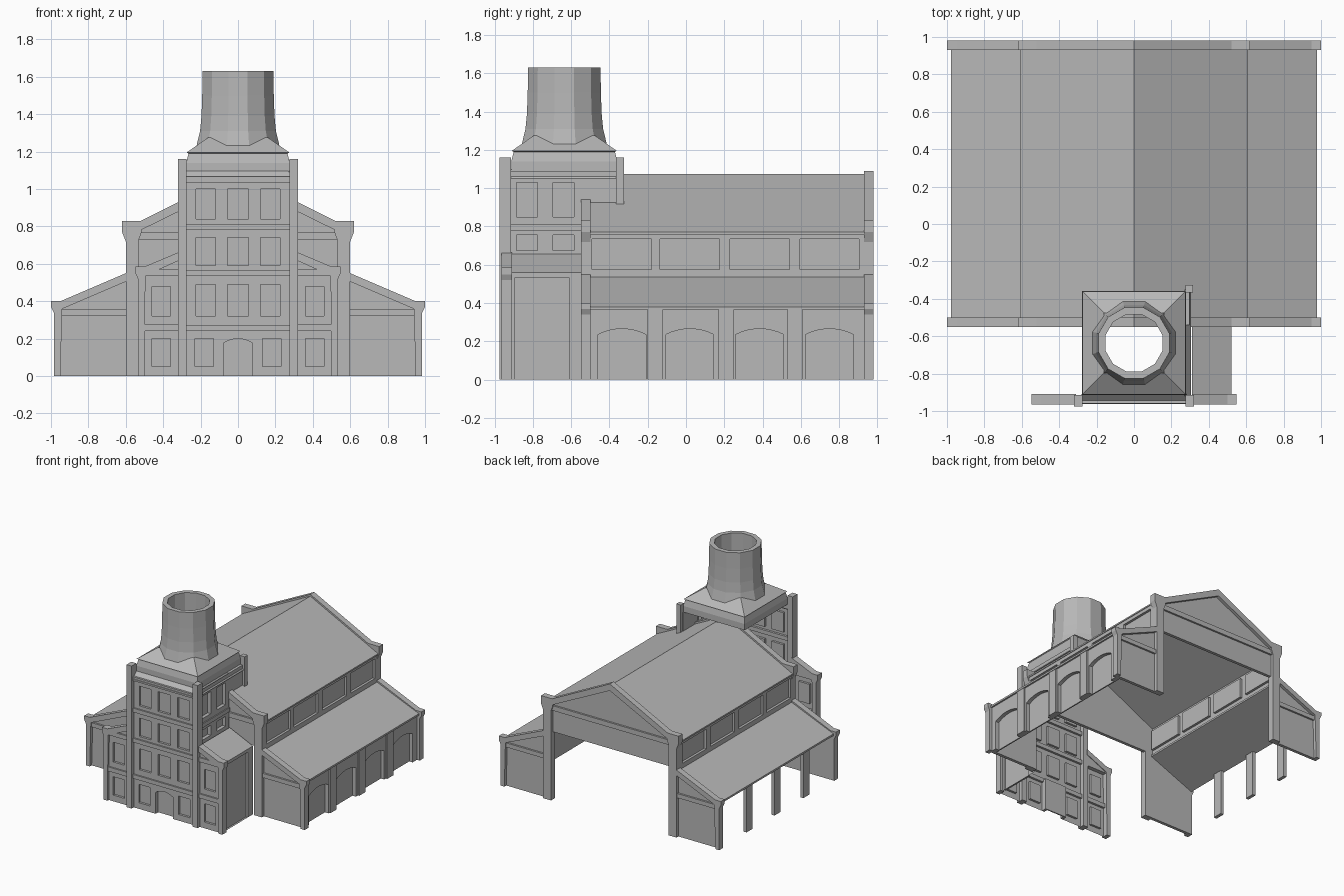
import bpy, bmesh, math

if "Cube" in bpy.data.objects:
    bpy.data.objects.remove(bpy.data.objects["Cube"])

GREY = (0.48, 0.48, 0.48, 1)
grey = bpy.data.materials.new("stone_grey")
grey.use_nodes = True
grey.diffuse_color = GREY
grey.node_tree.nodes["Principled BSDF"].inputs["Base Color"].default_value = GREY


def finish(name, bm):
    bmesh.ops.remove_doubles(bm, verts=bm.verts, dist=1e-5)
    bmesh.ops.recalc_face_normals(bm, faces=bm.faces)
    mesh = bpy.data.meshes.new(name)
    bm.to_mesh(mesh)
    bm.free()
    mesh.materials.append(grey)
    obj = bpy.data.objects.new(name, mesh)
    bpy.context.collection.objects.link(obj)
    return obj


def place(axis, u, v, w):
    return (w, u, v) if axis == "x" else (u, w, v)


def prism(name, pts, axis, a, b):
    """Extrude an outline (u, z) along the x or y axis."""
    bm = bmesh.new()
    ends = [[bm.verts.new(place(axis, u, v, w)) for u, v in pts] for w in (a, b)]
    for end in ends:
        bm.faces.new(end)
    for i in range(len(pts)):
        j = (i + 1) % len(pts)
        bm.faces.new((ends[0][i], ends[0][j], ends[1][j], ends[1][i]))
    return finish(name, bm)


def box(name, x0, x1, y0, y1, z0, z1):
    return prism(name, [(x0, z0), (x1, z0), (x1, z1), (x0, z1)], "y", y0, y1)


def window_wall(name, axis, us, vs, w, inner):
    """Wall sheet whose odd grid cells are sunk from w to inner."""
    bm = bmesh.new()

    def quad(*corners):
        bm.faces.new([bm.verts.new(place(axis, *c)) for c in corners])

    for i in range(len(us) - 1):
        for j in range(len(vs) - 1):
            sunk = i % 2 and j % 2
            d = inner if sunk else w
            ring = [(us[i], vs[j]), (us[i + 1], vs[j]),
                    (us[i + 1], vs[j + 1]), (us[i], vs[j + 1])]
            quad(*[(u, v, d) for u, v in ring])
            if sunk:
                for (u, v), (p, q) in zip(ring, ring[1:] + ring[:1]):
                    quad((u, v, w), (p, q, w), (p, q, inner), (u, v, inner))
    return finish(name, bm)


def arch_bay(name, axis, u0, u1, top, a0, a1, spring, rise, w, inner):
    """Wall bay with an arched notch reaching the ground and a sunk panel."""
    arch = []
    for k in range(9):
        t = k / 8
        arch.append((a0 + (a1 - a0) * t, spring + rise * math.sin(math.pi * t) ** 0.8))
    pts = [(u0, 0), (a0, 0)] + arch + [(a1, 0), (u1, 0), (u1, top), (u0, top)]
    prism(name, pts, axis, w, inner)
    step = 0.01 if inner > w else -0.01
    prism(name + "_panel", [(u0, 0), (u1, 0), (u1, top), (u0, top)], axis, inner, inner + step)


def flip(pts, s):
    return [(s * u, v) for u, v in pts]


# Hall end walls: open gable frame, aisle ends, piers and copings
for end, yo, yi in (("front", -0.55, -0.5), ("back", 0.98, 0.93)):
    mid = (yo + yi) / 2
    rim = yo + (yi - yo) * 0.2
    prism(end + "_gable_panel", [(-0.55, 0.55), (0.55, 0.55), (0.55, 0.79), (0, 1.06), (-0.55, 0.79)],
          "y", mid, yi)
    prism(end + "_gable_coping", [(-0.52, 0.78), (0, 1.035), (0.52, 0.78), (0.52, 0.83),
                                  (0, 1.09), (-0.52, 0.83)], "y", yo, yi)
    box(end + "_gable_beam", -0.55, 0.55, rim, yi, 0.73, 0.77)
    for side, s in (("right", 1), ("left", -1)):
        tag = end + "_" + side
        prism(tag + "_nave_pier", flip([(0.53, 0), (0.6, 0), (0.6, 0.72), (0.62, 0.77), (0.62, 0.83),
                                        (0.515, 0.83), (0.515, 0.77), (0.53, 0.73)], s), "y", yo, yi)
        prism(tag + "_aisle_wall", flip([(0.59, 0), (0.96, 0), (0.96, 0.37), (0.59, 0.53)], s),
              "y", mid, yi)
        prism(tag + "_aisle_coping", flip([(0.6, 0.505), (0.95, 0.355), (0.95, 0.4), (0.6, 0.55)], s),
              "y", yo, yi)
        box(tag + "_aisle_beam", s * 0.6, s * 0.95, rim, yi, 0.32, 0.355)
        prism(tag + "_corner_pier", flip([(0.95, 0), (0.985, 0), (0.985, 0.34), (1, 0.37), (1, 0.4),
                                          (0.94, 0.4), (0.94, 0.37)], s), "y", yo, yi)

# Hall roofs
prism("nave_roof", [(-0.61, 0.77), (0, 1.075), (0.61, 0.77), (0.61, 0.758), (0, 1.06), (-0.61, 0.758)],
      "y", -0.5, 0.93)
BAYS = [-0.335, 0.02, 0.385, 0.75]
clerestory = [-0.52]
for c in BAYS:
    clerestory += [c - 0.155, c + 0.155]
clerestory.append(0.95)
for side, s in (("right", 1), ("left", -1)):
    prism(side + "_aisle_roof", flip([(0.59, 0.54), (0.978, 0.38), (0.978, 0.365), (0.59, 0.525)], s),
          "y", -0.5, 0.93)
    window_wall(side + "_clerestory", "x", clerestory, [0.53, 0.575, 0.735, 0.77], s * 0.6, s * 0.58)
    # Arcade piers
    for i, y in enumerate((-0.16, 0.21, 0.57)):
        box(side + "_arcade_pier_%d" % i, s * 0.945, s * 0.972, y - 0.04, y + 0.04, 0, 0.37)

# Arched bays close the right aisle only
edges = [-0.5, -0.16, 0.21, 0.57, 0.93]
for i, c in enumerate(BAYS):
    arch_bay("arcade_bay_%d" % i, "x", edges[i], edges[i + 1], 0.37, c - 0.125, c + 0.125,
             0.235, 0.03, 0.96, 0.93)

# Front facade of tower: door storey and three window storeys
FY, FI, FB = -0.948, -0.93, -0.915
cols = [-0.28, -0.225, -0.12, -0.055, 0.055, 0.12, 0.225, 0.28]
window_wall("tower_front", "y", cols,
            [0.26, 0.32, 0.49, 0.59, 0.74, 0.84, 1.0, 1.06], FY, FI)
arch_bay("front_door", "y", -0.1, 0.1, 0.26, -0.078, 0.078, 0.175, 0.025, FY, FB)
for s in (1, -1):
    window_wall("ground_window", "y", flip([(0.1, 0), (0.13, 0), (0.23, 0), (0.28, 0)], s) and
                [s * u for u in (0.1, 0.13, 0.23, 0.28)], [0, 0.05, 0.2, 0.26], FY, FI)
    # Tower front piers
    box("tower_front_pier", s * 0.275, s * 0.32, -0.975, -0.915, 0, 1.16)
    # Facade wings
    window_wall("wing_wall", "y", [s * u for u in (0.31, 0.36, 0.46, 0.51)],
                [0, 0.05, 0.2, 0.32, 0.48, 0.54], FY, FI)
    prism("wing_gable", flip([(0.31, 0.53), (0.51, 0.53), (0.51, 0.57), (0.31, 0.64)], s),
          "y", FY, FB)
    prism("wing_coping", flip([(0.31, 0.62), (0.5, 0.535), (0.5, 0.585), (0.31, 0.665)], s),
          "y", -0.965, -0.91)
    prism("wing_pier", flip([(0.5, 0), (0.535, 0), (0.535, 0.52), (0.548, 0.55), (0.548, 0.585),
                             (0.495, 0.585), (0.495, 0.55)], s), "y", -0.965, -0.91)
    for z in (0.24, 0.535):
        box("wing_band", s * 0.31, s * 0.51, -0.96, FI, z, z + 0.035)
for z in (0.24, 0.535, 0.78, 1.035):
    box("tower_band", -0.28, 0.28, -0.96, FI, z, z + 0.033)

# Right annex behind the wing
prism("annex_roof", [(0.31, 0.655), (0.52, 0.56), (0.52, 0.545), (0.31, 0.64)], "y", -0.95, -0.55)
window_wall("annex_side", "x", [-0.93, -0.895, -0.61, -0.54], [0, 0.001, 0.53, 0.555], 0.515, 0.5)

# Tower right side, stepping over the hall roof
side_cols = [-0.93, -0.885, -0.775, -0.695, -0.585, -0.54]
window_wall("tower_side", "x", side_cols, [0.58, 0.675, 0.755, 0.85, 1.03, 1.09], 0.298, 0.27)
box("tower_side_rear", 0.27, 0.298, -0.54, -0.35, 0.9, 1.09)
box("tower_rear_pier", 0.275, 0.315, -0.365, -0.325, 0.91, 1.16)
box("tower_side_band", 0.28, 0.306, -0.92, -0.54, 0.78, 0.813)
# Sloped ledges under the cap
prism("front_ledge", [(-0.962, 1.05), (-0.91, 1.1), (-0.91, 1.05)], "x", -0.28, 0.28)
prism("side_ledge", [(0.306, 1.05), (0.27, 1.1), (0.27, 1.05)], "y", -0.92, -0.36)

# Cap: open stepped skirt and pyramid, as square rings
CY = -0.636


def lathe(name, rings, sides, turn):
    """Stack of regular rings (radius, z) joined by quads."""
    bm = bmesh.new()
    loops = []
    for r, z in rings:
        loops.append([bm.verts.new((r * math.cos(turn + math.tau * k / sides),
                                    CY + r * math.sin(turn + math.tau * k / sides), z))
                      for k in range(sides)])
    for a, b in zip(loops, loops[1:]):
        for k in range(sides):
            j = (k + 1) % sides
            bm.faces.new((a[k], a[j], b[j], b[k]))
    return finish(name, bm)


R2 = math.sqrt(2)
skirt = [(0.265, 1.09), (0.277, 1.09), (0.277, 1.14), (0.265, 1.19), (0.275, 1.195), (0.16, 1.275)]
lathe("tower_cap", [(r * R2, z) for r, z in skirt], 4, math.pi / 4)

# Chimney with flared foot and hollow bore
lathe("chimney", [(0.235, 1.21), (0.225, 1.25), (0.21, 1.31), (0.202, 1.39), (0.198, 1.5),
                  (0.196, 1.63), (0.158, 1.63), (0.158, 1.22)], 12, math.pi / 12)
